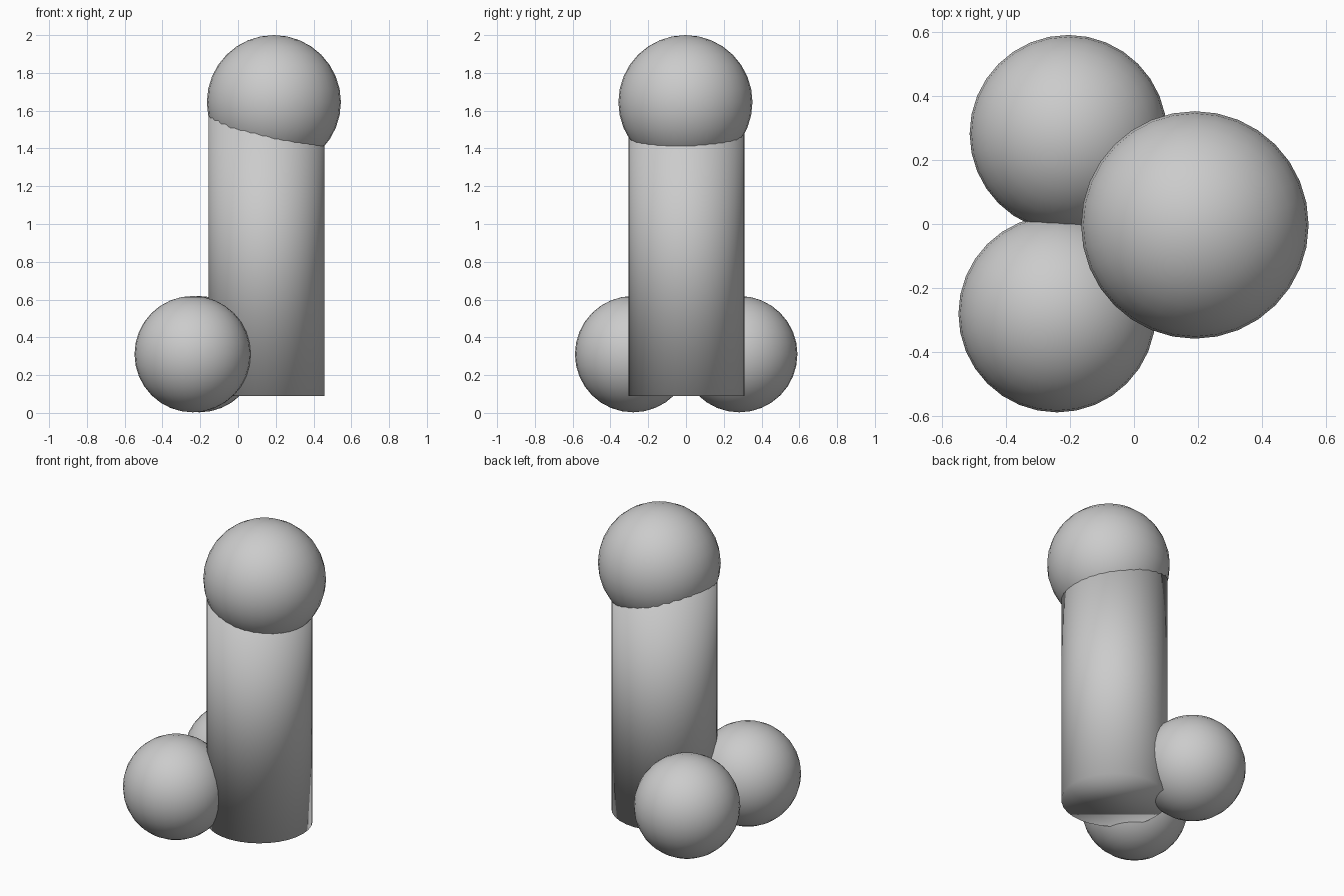
import bpy

if "Cube" in bpy.data.objects:
    bpy.data.objects.remove(bpy.data.objects["Cube"])


def smooth(name):
    ob = bpy.context.object
    ob.name = name
    bpy.ops.object.shade_smooth()
    return ob


def ball(name, radius, location):
    bpy.ops.mesh.primitive_uv_sphere_add(segments=32, ring_count=16,
                                         radius=radius, location=location)
    return smooth(name)


# Upright column, smooth shaded right across its flat caps
bottom, top = 0.09, 1.62
bpy.ops.mesh.primitive_cylinder_add(vertices=32, radius=0.307, depth=top - bottom,
                                    location=(0.15, 0.003, (bottom + top) / 2))
smooth("column")

# Large ball on top
ball("top_ball", 0.355, (0.19, -0.003, 1.645))

# Two balls at the base
ball("base_ball_front", 0.308, (-0.24, -0.28, 0.311))
ball("base_ball_back", 0.308, (-0.205, 0.282, 0.311))
